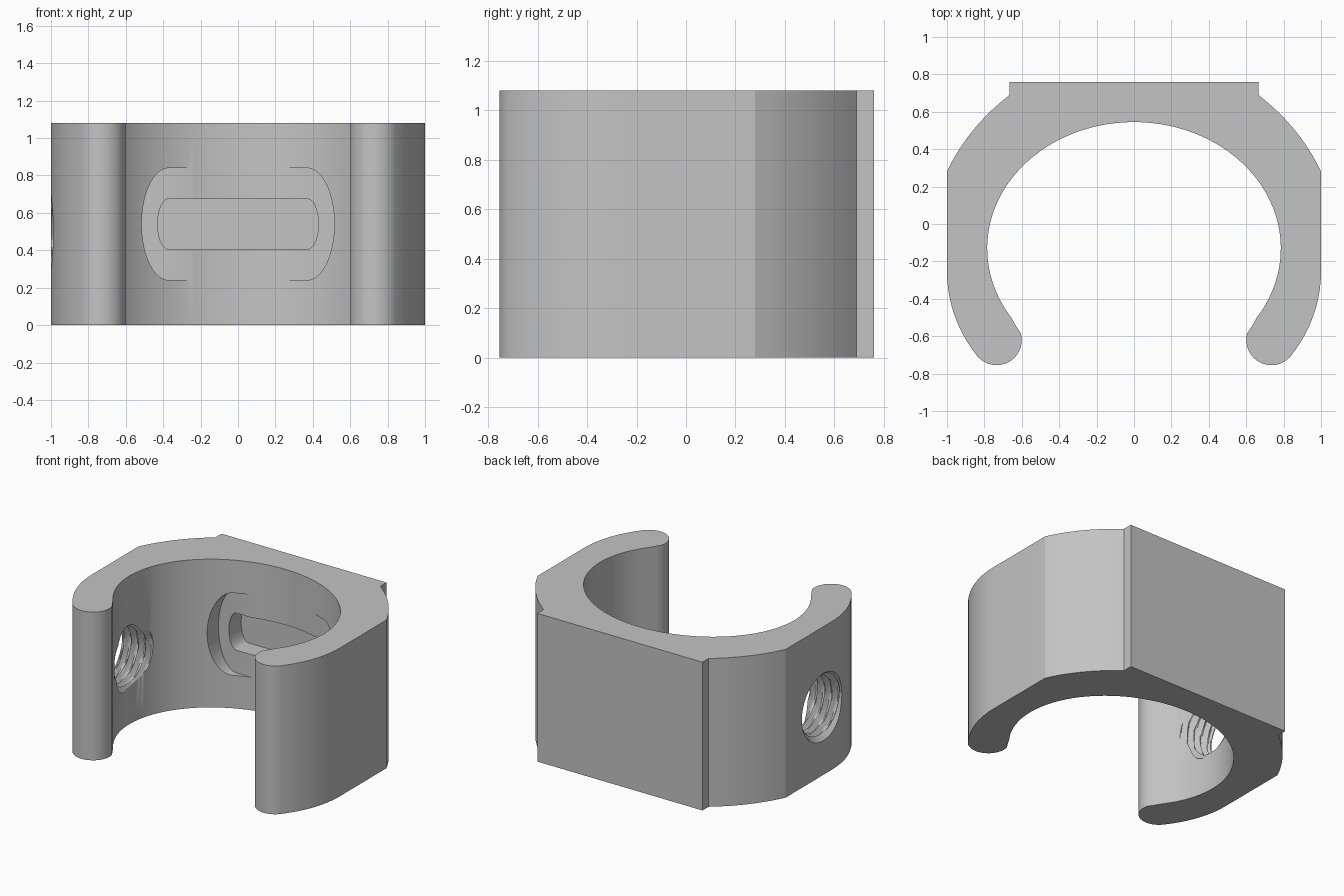
import bpy, bmesh
from math import sin, cos, pi, radians, tau

if "Cube" in bpy.data.objects:
    bpy.data.objects.remove(bpy.data.objects["Cube"])

HEIGHT = 1.08
MID_Z = HEIGHT / 2

grey = bpy.data.materials.new("plain grey")
grey.use_nodes = True
grey.diffuse_color = (0.55, 0.55, 0.55, 1)
grey.node_tree.nodes["Principled BSDF"].inputs["Base Color"].default_value = (0.55, 0.55, 0.55, 1)


def arc(cx, cy, rx, ry, start, end, steps):
    """Points along an elliptical arc, angles in degrees."""
    angles = [radians(start + (end - start) * i / steps) for i in range(steps + 1)]
    return [(cx + rx * cos(a), cy + ry * sin(a)) for a in angles]


def bezier(p, q, r, steps):
    ts = [i / steps for i in range(steps + 1)]
    return [tuple((1 - t) ** 2 * a + 2 * t * (1 - t) * b + t * t * c
                  for a, b, c in zip(p, q, r)) for t in ts]


def make_object(name, bm):
    bmesh.ops.recalc_face_normals(bm, faces=bm.faces[:])
    mesh = bpy.data.meshes.new(name)
    bm.to_mesh(mesh)
    bm.free()
    mesh.materials.append(grey)
    obj = bpy.data.objects.new(name, mesh)
    bpy.context.collection.objects.link(obj)
    return obj


def prism(name, points, direction):
    """Extrude a closed outline of 3D points."""
    bm = bmesh.new()
    face = bm.faces.new([bm.verts.new(p) for p in points])
    grown = bmesh.ops.extrude_face_region(bm, geom=[face], use_keep_orig=True)
    moved = [g for g in grown["geom"] if isinstance(g, bmesh.types.BMVert)]
    bmesh.ops.translate(bm, verts=moved, vec=direction)
    return make_object(name, bm)


# Clip body: half outline from the middle of the bore round to the back plate
half = arc(0, -0.13, 0.785, 0.675, 90, -33, 36)
half += [(0.628, -0.55)]
half += arc(0.735, -0.62, 0.135, 0.135, 165, 330, 16)
half += bezier((0.862, -0.675), (1.0, -0.48), (1.0, -0.25), 10)
half += arc(0, -0.2, 1.11, 1.11, 25.7, 53.2, 10)[1:-1]
half = half[:-9] + [(1.0, 0.28)] + half[-9:]
half += [(0.665, 0.69), (0.665, 0.76)]
outline = half + [(-x, y) for x, y in reversed(half[1:])]
clip = prism("clip_body", [(x, y, 0) for x, y in outline], (0, 0, HEIGHT))


# Recess and slot inside the back wall, both with elliptical ends
def slot_cutter(name, straight, end_rx, half_height, floor_y):
    pts = arc(straight, MID_Z, end_rx, half_height, -90, 90, 20)
    pts += arc(-straight, MID_Z, end_rx, half_height, 90, 270, 20)
    return prism(name, [(x, 0, z) for x, z in pts], (0, floor_y, 0))


recess = slot_cutter("recess_cutter", 0.37, 0.145, 0.3, 0.51)
slot = slot_cutter("slot_cutter", 0.37, 0.06, 0.135, 0.65)


# Threaded hole through the right wall
def thread_cutter():
    bm = bmesh.new()
    pitch, rows, segs = 0.058, 64, 40
    rings = []
    for i in range(rows + 1):
        x = -1.05 + 0.45 * i / rows
        ring = []
        for j in range(segs):
            phase = (x / pitch - j / segs) % 1
            r = 0.2 + 0.04 * min(1, 1.3 * abs(2 * phase - 1))
            r = max(r, min(0.245, 0.245 - (x + 1)))
            a = tau * j / segs
            ring.append(bm.verts.new((x, -0.15 + r * cos(a), 0.495 + r * sin(a))))
        rings.append(ring)
    for a, b in zip(rings, rings[1:]):
        for j in range(segs):
            k = (j + 1) % segs
            bm.faces.new((a[j], a[k], b[k], b[j]))
    bm.faces.new(rings[0])
    bm.faces.new(rings[-1])
    bmesh.ops.triangulate(bm, faces=bm.faces[:])
    return make_object("thread_cutter", bm)


# Cut everything out of the body
bpy.context.view_layer.objects.active = clip
for cutter in (recess, slot, thread_cutter()):
    mod = clip.modifiers.new(cutter.name, 'BOOLEAN')
    mod.operation = 'DIFFERENCE'
    mod.solver = 'EXACT'
    mod.object = cutter
    bpy.ops.object.modifier_apply(modifier=mod.name)
    bpy.data.objects.remove(cutter)

# Smooth curved walls, crisp edges
bpy.ops.object.select_all(action='DESELECT')
clip.select_set(True)
bpy.ops.object.shade_smooth_by_angle(angle=radians(25))
